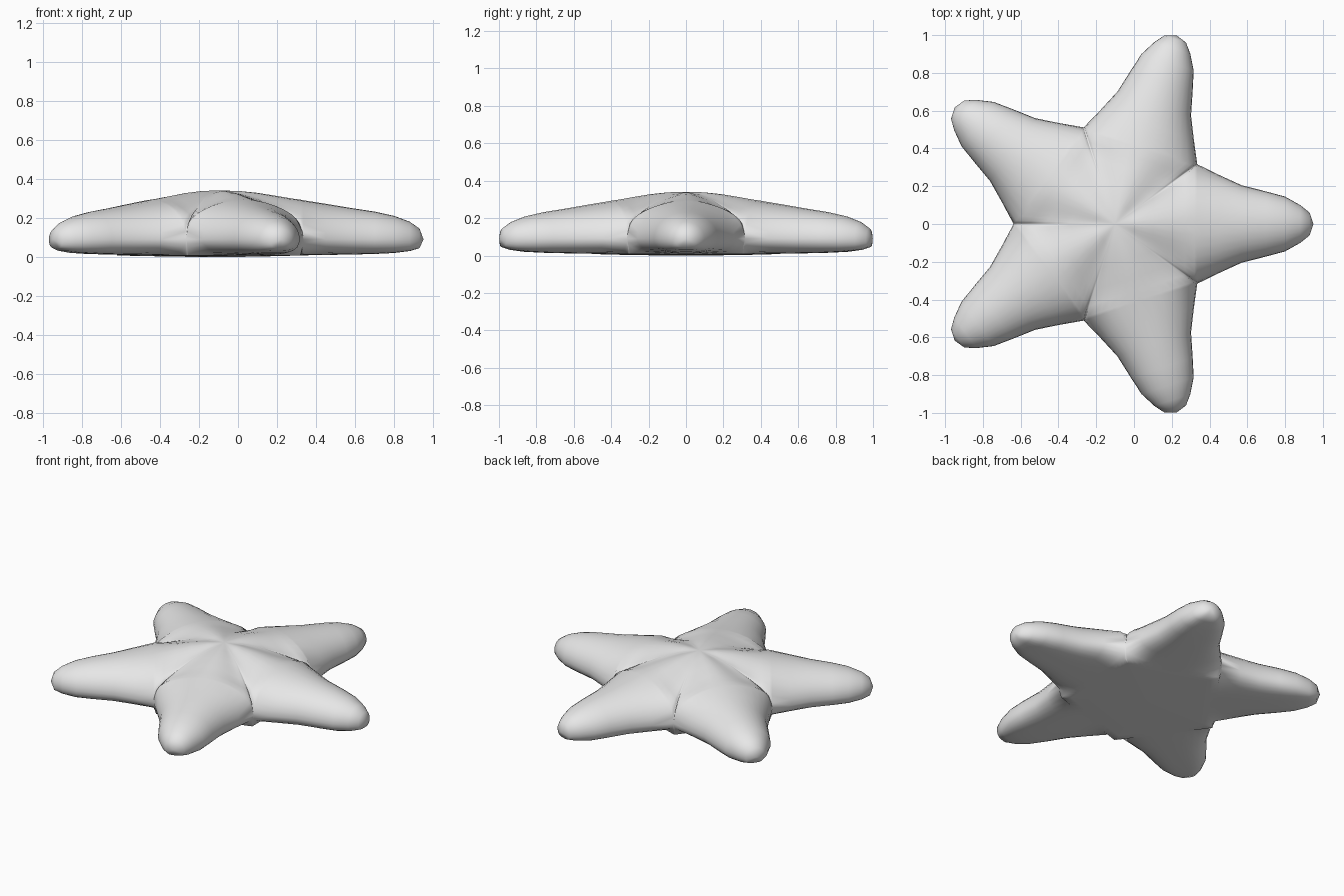
import bpy
import bmesh
from math import sin, cos, pi, tan, radians
from mathutils import Matrix

cube = bpy.data.objects.get("Cube")
if cube:
    bpy.data.objects.remove(cube, do_unlink=True)

ARMS = 5
COLS = 8
WEDGE = tan(pi / ARMS)
CENTRE = Matrix.Translation((-0.1, 0, 0))

# Arm stations: distance, half width, ridge height, edge height, underside height
STATIONS = [
    (0.0, 1, 0.34, 0.34, 0.0),
    (0.1, 1, 0.338, 0.325, 0.0),
    (0.2, 1, 0.328, 0.295, 0.002),
    (0.3, 1, 0.312, 0.245, 0.004),
    (0.37, 1, 0.30, 0.20, 0.006),
    (0.42, 1, 0.293, 0.145, 0.008),
    (0.435, 1, 0.29, 0.09, 0.008),
    (0.55, 0.26, 0.272, 0.09, 0.01),
    (0.67, 0.205, 0.252, 0.09, 0.012),
    (0.80, 0.172, 0.232, 0.09, 0.015),
    (0.90, 0.145, 0.21, 0.09, 0.02),
    (0.98, 0.10, 0.18, 0.09, 0.03),
    (1.03, 0.06, 0.145, 0.09, 0.045),
    (1.05, 0.0, 0.09, 0.09, 0.09),
]
VALLEY = 0.435


def top_row(x, w, ridge, edge, under):
    """Half section from the ridge to the edge; soft folds near the body, round on the arm."""
    w = min(w, x * WEDGE)
    roundness = min(1, x / VALLEY) ** 3
    row = []
    for i in range(COLS + 1):
        u = sin(pi / 2 * i / COLS)
        bell = (1 + cos(pi * u)) / 2
        arc = max(0, 1 - u * u) ** 0.5
        height = bell + (arc - bell) * roundness
        row.append((x, w * u, edge + (ridge - edge) * height))
    return row


def bottom_row(x, w, ridge, edge, under):
    """Half section of the flat underside, curling up to the edge on the arm."""
    w = min(w, x * WEDGE)
    row = []
    for i in range(COLS + 1):
        u = sin(pi / 2 * i / COLS)
        curl = 1 - max(0, 1 - u ** 4) ** 0.5
        z = under + (edge - under) * curl if x >= VALLEY else under
        row.append((x, w * u, z))
    return row


def add_sheet(bm, rows, matrix, side):
    grid = [[bm.verts.new(matrix @ Matrix.Scale(side, 4, (0, 1, 0)).to_3x3().to_4x4()
                          @ bpy_vector(p)) for p in row] for row in rows]
    for a, b in zip(grid, grid[1:]):
        for i in range(COLS):
            bm.faces.new((a[i], b[i], b[i + 1], a[i + 1]))


def bpy_vector(p):
    return Matrix.Translation(p).to_translation()


# Five-armed body, each arm built from mirrored halves
bm = bmesh.new()
for k in range(ARMS):
    turn = CENTRE @ Matrix.Rotation(radians(360 / ARMS * k), 4, 'Z')
    for side in (1, -1):
        add_sheet(bm, [top_row(*s) for s in STATIONS], turn, side)
        add_sheet(bm, [bottom_row(*s) for s in STATIONS], turn, side)
bmesh.ops.remove_doubles(bm, verts=bm.verts, dist=0.0005)
bmesh.ops.dissolve_degenerate(bm, edges=bm.edges, dist=0.0001)
bmesh.ops.recalc_face_normals(bm, faces=bm.faces)

mesh = bpy.data.meshes.new("starfish_body")
bm.to_mesh(mesh)
bm.free()
body = bpy.data.objects.new("starfish_body", mesh)
bpy.context.scene.collection.objects.link(body)

# Plain light grey
grey = bpy.data.materials.new("light_grey")
grey.use_nodes = True
grey.diffuse_color = (0.8, 0.8, 0.8, 1)
shader = next(n for n in grey.node_tree.nodes if n.type == 'BSDF_PRINCIPLED')
shader.inputs["Base Color"].default_value = (0.8, 0.8, 0.8, 1)
mesh.materials.append(grey)

# Smooth shading over the whole body
for poly in mesh.polygons:
    poly.use_smooth = True
